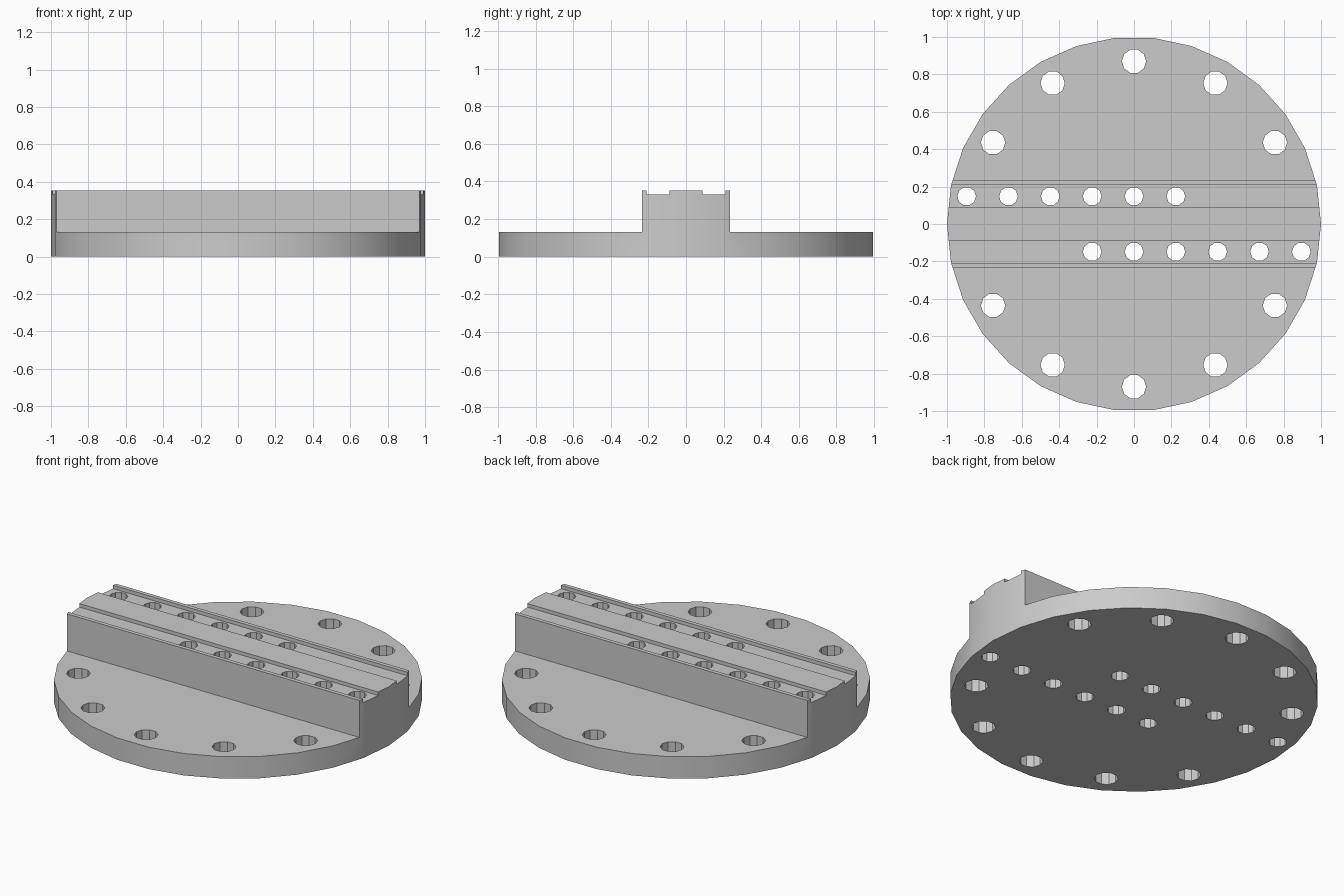
import bpy, bmesh
from math import cos, sin, pi, radians

cube = bpy.data.objects.get("Cube")
if cube:
    bpy.data.objects.remove(cube, do_unlink=True)

GREY = (0.6, 0.6, 0.6, 1.0)
metal = bpy.data.materials.new("plain grey")
metal.use_nodes = True
metal.diffuse_color = GREY
metal.node_tree.nodes["Principled BSDF"].inputs["Base Color"].default_value = GREY


def extrude(bm, points, offset):
    """Closed prism from an outline."""
    face = bm.faces.new([bm.verts.new(p) for p in points])
    top = bmesh.ops.extrude_face_region(bm, geom=[face])["geom"]
    bmesh.ops.translate(bm, vec=offset,
                        verts=[v for v in top if isinstance(v, bmesh.types.BMVert)])


def ring(x, y, radius, sides, z):
    return [(x + radius * cos(2 * pi * i / sides),
             y + radius * sin(2 * pi * i / sides), z) for i in range(sides)]


def make_object(name, bm):
    bmesh.ops.recalc_face_normals(bm, faces=bm.faces)
    mesh = bpy.data.meshes.new(name)
    bm.to_mesh(mesh)
    bm.free()
    mesh.materials.append(metal)
    obj = bpy.data.objects.new(name, mesh)
    bpy.context.collection.objects.link(obj)
    return obj


# Round blank, trimmed below by the stepped section
bm = bmesh.new()
extrude(bm, ring(0, 0, 1, 30, -0.2), (0, 0, 0.8))
plate = make_object("round_base_with_rail", bm)

# Cross-section: flange, rail wall, lip, groove and raised centre strip
half = [(1.2, 0), (1.2, 0.131), (0.235, 0.131), (0.235, 0.353),
        (0.211, 0.353), (0.211, 0.332), (0.088, 0.332), (0.088, 0.353)]
outline = half + [(-y, z) for y, z in reversed(half)]
bm = bmesh.new()
extrude(bm, [(-1.2, y, z) for y, z in outline], (2.4, 0, 0))
section = make_object("section_cutter", bm)

# Bolt circle and the two staggered rows in the grooves
bm = bmesh.new()
for i in range(12):
    if i % 6:
        a = radians(30 * i)
        extrude(bm, ring(0.87 * cos(a), 0.87 * sin(a), 0.065, 10, -0.1), (0, 0, 0.8))
for side in (-1, 1):
    for i in range(-1, 5):
        extrude(bm, ring(-side * 0.2237 * i, side * 0.148, 0.05, 10, -0.1), (0, 0, 0.8))
holes = make_object("hole_cutters", bm)

bpy.ops.object.select_all(action="DESELECT")
plate.select_set(True)
bpy.context.view_layer.objects.active = plate
for cutter, operation in ((section, "INTERSECT"), (holes, "DIFFERENCE")):
    cutter.hide_render = True
    mod = plate.modifiers.new(cutter.name, "BOOLEAN")
    mod.operation = operation
    mod.solver = "EXACT"
    mod.object = cutter
    bpy.ops.object.modifier_apply(modifier=mod.name)
    bpy.data.objects.remove(cutter, do_unlink=True)

# Rounded rim stays smooth, machined corners stay crisp
bpy.ops.object.shade_smooth_by_angle(angle=radians(30))
